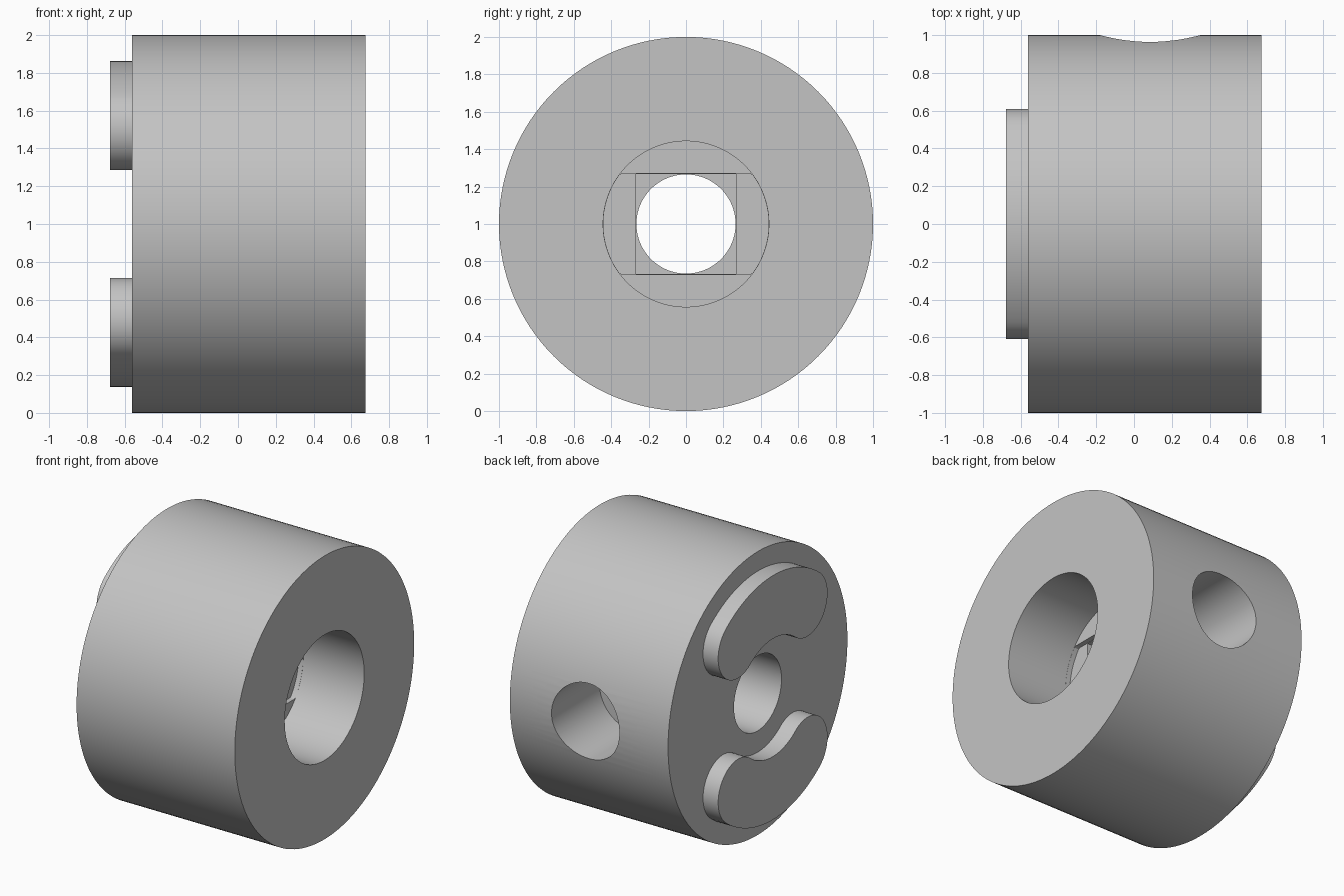
import bpy, bmesh
from math import sin, cos, pi, radians, hypot, atan2

cube = bpy.data.objects.get("Cube")
if cube:
    bpy.data.objects.remove(cube)

grey = bpy.data.materials.new("plain grey")
grey.use_nodes = True
colour = (0.55, 0.55, 0.55, 1)
grey.diffuse_color = colour
grey.node_tree.nodes["Principled BSDF"].inputs["Base Color"].default_value = colour

SEGMENTS = 128
AXIS_Z = 1.0


def arc(cx, cy, r, start, end, n):
    """Points along an arc, both ends included."""
    return [(cx + r * cos(start + (end - start) * i / n),
             cy + r * sin(start + (end - start) * i / n)) for i in range(n + 1)]


def circle(r):
    return arc(0, 0, r, 0, 2 * pi, SEGMENTS)[:-1]


def prism(name, outline, low, high, along="x"):
    """Extrude an outline along x (outline is y, z) or along y (outline is x, z)."""
    bm = bmesh.new()

    def place(a, b, d):
        return (d, a, b + AXIS_Z) if along == "x" else (a, d, b + AXIS_Z)

    face = bm.faces.new([bm.verts.new(place(a, b, low)) for a, b in outline])
    moved = bmesh.ops.extrude_face_region(bm, geom=[face])["geom"]
    shift = (high - low, 0, 0) if along == "x" else (0, high - low, 0)
    bmesh.ops.translate(bm, vec=shift,
                        verts=[v for v in moved if isinstance(v, bmesh.types.BMVert)])
    bmesh.ops.recalc_face_normals(bm, faces=bm.faces)
    mesh = bpy.data.meshes.new(name)
    bm.to_mesh(mesh)
    bm.free()
    mesh.materials.append(grey)
    obj = bpy.data.objects.new(name, mesh)
    bpy.context.collection.objects.link(obj)
    return obj


def activate(obj):
    bpy.ops.object.select_all(action="DESELECT")
    obj.select_set(True)
    bpy.context.view_layer.objects.active = obj


def cut(obj, cutter):
    cutter.hide_render = True
    mod = obj.modifiers.new("cut", "BOOLEAN")
    mod.operation = "DIFFERENCE"
    mod.solver = "EXACT"
    mod.object = cutter
    activate(obj)
    bpy.ops.object.modifier_apply(modifier=mod.name)
    bpy.data.objects.remove(cutter)


def smooth(obj):
    activate(obj)
    bpy.ops.object.shade_smooth_by_angle(angle=radians(30))


# Round body lying along x
LEFT, RIGHT = -0.56, 0.675
body = prism("body", circle(1.0), LEFT, RIGHT)

# Stepped bore: wide recess, flat-sided slot, square, then the through hole
BORE, HOLE, STEP, FLOOR = 0.443, 0.265, 0.035, 0.2
flat, side = HOLE + 0.004, HOLE + 0.002
slot = [(y, max(-flat, min(flat, z))) for y, z in circle(BORE - 0.001)]
square = [(-side, -side), (side, -side), (side, side), (-side, side)]
cut(body, prism("recess_cutter", circle(BORE), FLOOR, 1))
cut(body, prism("slot_cutter", slot, FLOOR - STEP, FLOOR + STEP))
cut(body, prism("square_cutter", square, FLOOR - 2 * STEP, FLOOR + STEP))
cut(body, prism("hole_cutter", circle(HOLE), -1, 1))

# Blind round hole in the back of the rim
rim_hole = [(x + 0.085, z) for x, z in circle(HOLE)]
cut(body, prism("rim_hole_cutter", rim_hole, 0.465, 1.2, along="y"))
smooth(body)

# Two curved pads with round ends on the right-hand (-x) face
END_Y, END_Z, CAP = 0.387, 0.508, 0.223
middle = hypot(END_Y, END_Z)
first = atan2(END_Z, END_Y)
last = pi - first
pad = (arc(0, 0, middle + CAP, first, last, 40)
       + arc(-END_Y, END_Z, CAP, last, last + pi, 28)[1:]
       + arc(0, 0, middle - CAP, last, first, 40)[1:]
       + arc(END_Y, END_Z, CAP, first - pi, first, 28)[1:-1])
for name, sign in (("upper_pad", 1), ("lower_pad", -1)):
    smooth(prism(name, [(y, sign * z) for y, z in pad], LEFT - 0.118, LEFT))
